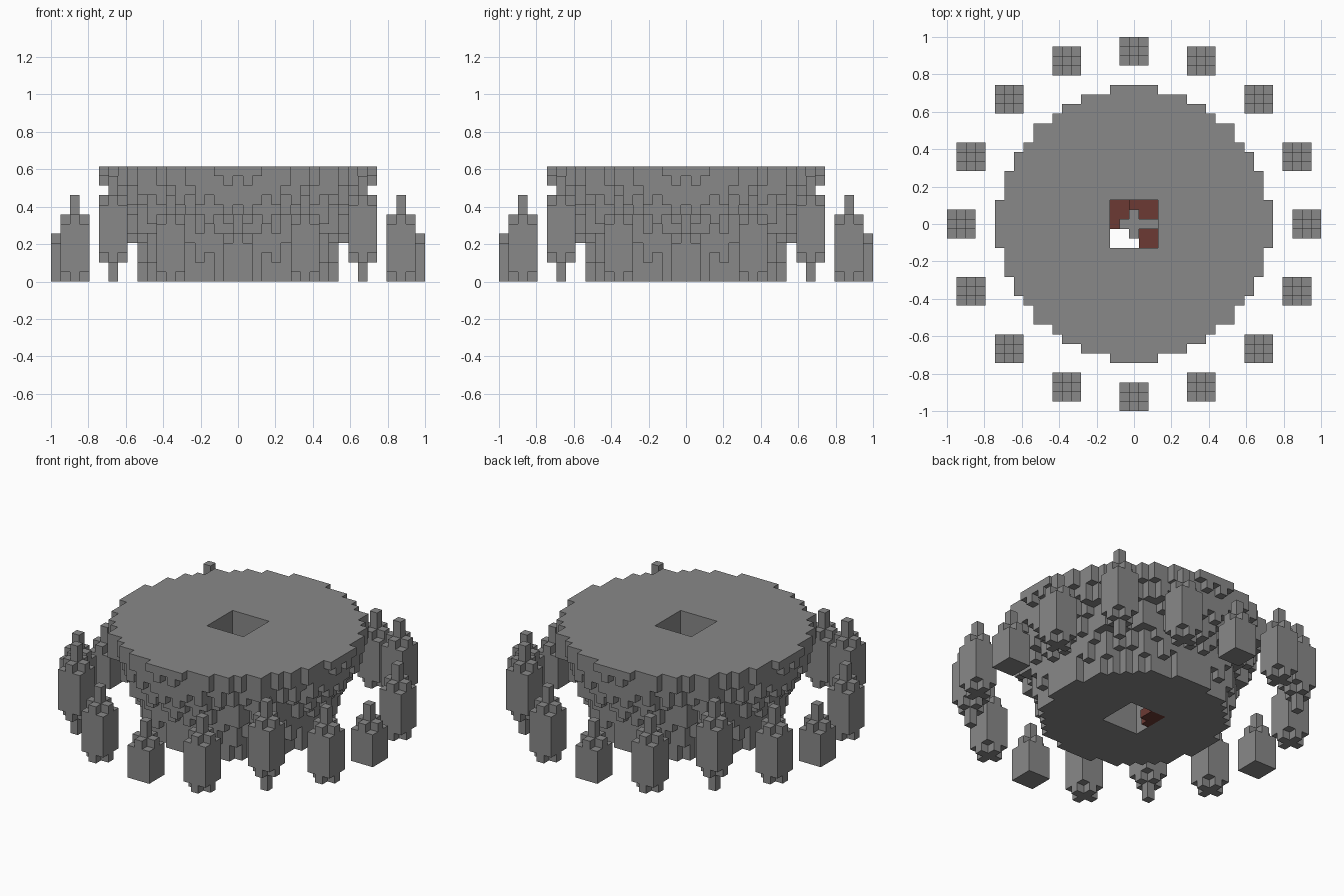
import bpy, bmesh
from mathutils import Vector

cube = bpy.data.objects.get("Cube")
if cube:
    bpy.data.objects.remove(cube, do_unlink=True)

U = 2 / 39          # edge of one block
TOP = 12            # height of the platform in blocks


def material(name, rgb):
    m = bpy.data.materials.new(name)
    m.use_nodes = True
    m.diffuse_color = (*rgb, 1)
    m.node_tree.nodes["Principled BSDF"].inputs["Base Color"].default_value = (*rgb, 1)
    return m


stone = material("grey stone", (0.25, 0.25, 0.25))
brick = material("dark red brick", (0.15, 0.042, 0.034))


def build_blocks(name, cells, mat):
    """Make one mesh from the exposed sides of a set of unit blocks."""
    cells = set(cells)
    bm = bmesh.new()
    for c in cells:
        centre = Vector((c[0], c[1], c[2] + 0.5))
        for axis in range(3):
            for sign in (-1, 1):
                n = Vector((0, 0, 0))
                n[axis] = sign
                if tuple(int(a + b) for a, b in zip(c, n)) in cells:
                    continue
                a = Vector((0, 0, 0))
                a[(axis + 1) % 3] = 0.5
                b = n.cross(a)
                mid = centre + n / 2
                corners = (mid - a - b, mid + a - b, mid + a + b, mid - a + b)
                bm.faces.new([bm.verts.new(p * U) for p in corners])
    bmesh.ops.remove_doubles(bm, verts=bm.verts, dist=U / 100)
    mesh = bpy.data.meshes.new(name)
    bm.to_mesh(mesh)
    bm.free()
    mesh.materials.append(mat)
    obj = bpy.data.objects.new(name, mesh)
    bpy.context.collection.objects.link(obj)
    return obj


def box(xs, ys, zs):
    return [(x, y, z) for x in range(xs[0], xs[1] + 1)
            for y in range(ys[0], ys[1] + 1) for z in range(zs[0], zs[1])]


# Bowl-shaped platform: flat round top, square shaft, rough underside
def underside(x, y):
    x, y = abs(x), abs(y)
    d = (x * x + y * y) ** 0.5
    if d <= 10.4:
        return 0
    rough = (x * x * y * y + 3 * x * y + x + y) % 3 - 1
    return max(1, min(TOP - 1, round(2.5 + (d - 10.4) * 2.1 + rough)))


platform = []
for x in range(-14, 15):
    for y in range(-14, 15):
        if x * x + y * y <= 201 and max(abs(x), abs(y)) > 2:
            platform += [(x, y, z) for z in range(underside(x, y), TOP)]
build_blocks("platform", platform, stone)

# Grey core and beam inside the shaft
core = box((-1, 1), (0, 0), (4, 9)) + box((0, 0), (-1, 1), (4, 9))
core += box((2, 2), (0, 0), (4, 9))
build_blocks("shaft_core", core, stone)

# Red steps winding around the core
build_blocks("low_step", box((-2, -1), (1, 2), (0, 1)) + box((-2, -2), (0, 0), (0, 1)), brick)
build_blocks("middle_step", box((0, 2), (2, 2), (2, 3)) + box((1, 2), (1, 1), (2, 3)), brick)
build_blocks("high_step", box((1, 2), (-2, -1), (4, 5)), brick)


# Ring of floating crystals, higher towards the diagonals and cut at the ground
def crystal(cx, cy, lift):
    cells = []
    for dx in (-1, 0, 1):
        for dy in (-1, 0, 1):
            low, high = ((0, 11), (2, 9), (3, 8))[abs(dx) + abs(dy)]
            cells += [(cx + dx, cy + dy, z)
                      for z in range(max(0, low + lift), high + lift)]
    return cells


spots = set()
for px, py, lift in ((18, 0, -4), (17, 7, -2), (13, 13, 0)):
    for sx in (-1, 1):
        for sy in (-1, 1):
            spots |= {(sx * px, sy * py, lift), (sx * py, sy * px, lift)}
for n, spot in enumerate(sorted(spots), 1):
    build_blocks(f"crystal_{n}", crystal(*spot), stone)
